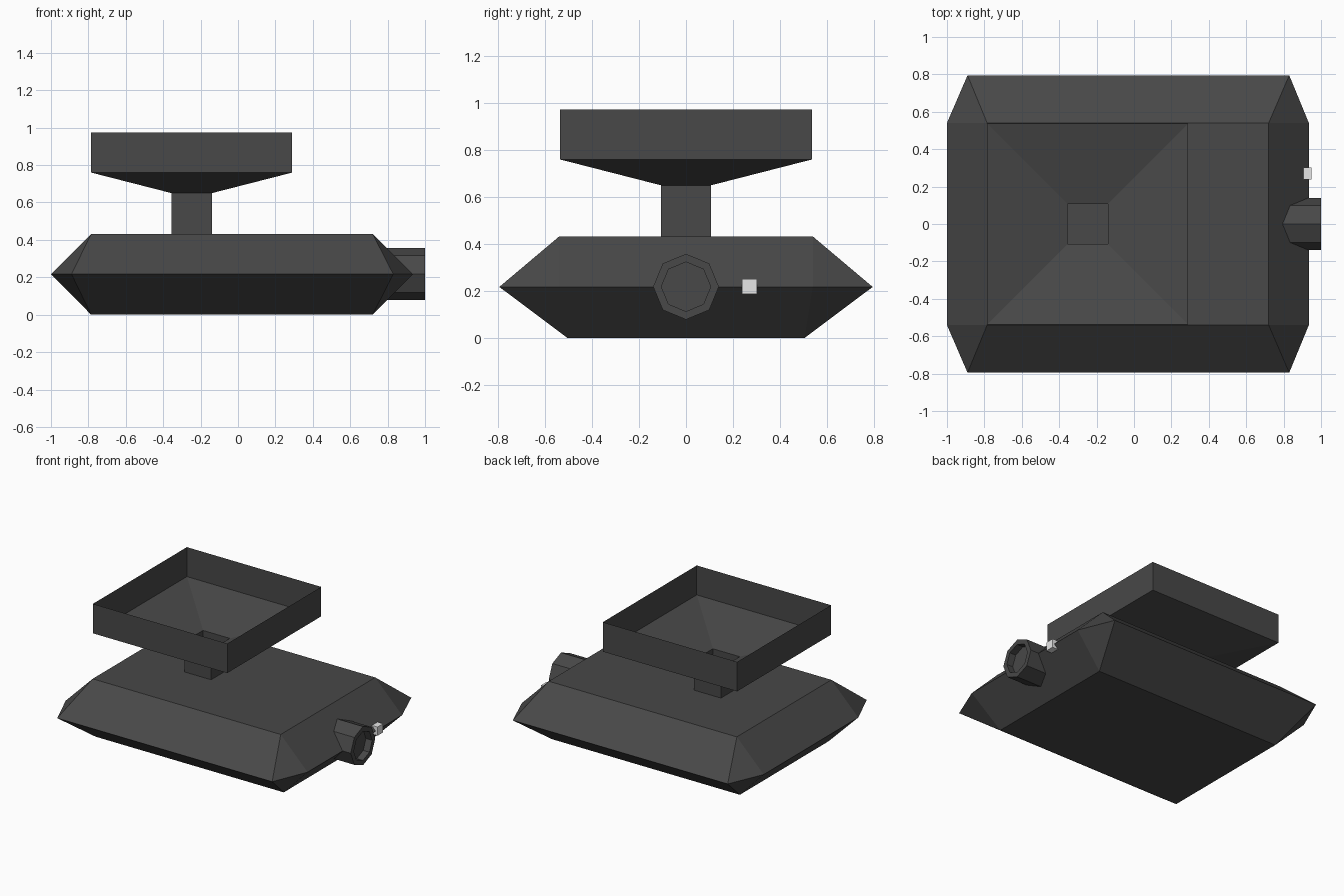
import bpy, bmesh, math

if "Cube" in bpy.data.objects:
    bpy.data.objects.remove(bpy.data.objects["Cube"])


def material(name, value):
    m = bpy.data.materials.new(name)
    m.diffuse_color = (value, value, value, 1)
    m.use_nodes = True
    m.node_tree.nodes["Principled BSDF"].inputs["Base Color"].default_value = m.diffuse_color
    return m


dark = material("dark_grey", 0.065)
white = material("off_white", 0.8)


def finish(bm, name, mat):
    bmesh.ops.recalc_face_normals(bm, faces=bm.faces)
    mesh = bpy.data.meshes.new(name)
    bm.to_mesh(mesh)
    bm.free()
    mesh.materials.append(mat)
    ob = bpy.data.objects.new(name, mesh)
    bpy.context.collection.objects.link(ob)
    return ob


def loft(name, rings, mat, cap_start=True, cap_end=True):
    """Skin a stack of equal-length point rings."""
    bm = bmesh.new()
    vs = [[bm.verts.new(p) for p in ring] for ring in rings]
    n = len(vs[0])
    for a, b in zip(vs, vs[1:]):
        for i in range(n):
            j = (i + 1) % n
            bm.faces.new((a[i], a[j], b[j], b[i]))
    if cap_start:
        bm.faces.new(vs[0])
    if cap_end:
        bm.faces.new(vs[-1])
    bmesh.ops.remove_doubles(bm, verts=bm.verts, dist=1e-5)
    return finish(bm, name, mat)


def rect(x0, x1, y, z):
    return [(x0, -y, z), (x1, -y, z), (x1, y, z), (x0, y, z)]


def doubled(ring):
    # each corner twice, so a rectangle skins to an eight-sided ring
    return [p for p in ring for _ in range(2)]


# Tank body: widest at mid height, with cut corners
mid = [(-0.89, -0.795), (0.83, -0.795), (0.935, -0.54), (0.935, 0.54),
       (0.83, 0.795), (-0.89, 0.795), (-1.0, 0.54), (-1.0, -0.54)]


def body_rect(y, z):
    d = doubled(rect(-0.785, 0.72, y, z))
    return d[1:] + d[:1]   # shift so corner pairs meet the cut corners


bm = bmesh.new()
ring = [bm.verts.new((x, y, 0.217)) for x, y in mid]
for y, z in ((0.505, 0.0), (0.54, 0.432)):
    c = [bm.verts.new(p) for p in rect(-0.785, 0.72, y, z)]
    bm.faces.new(c)
    for k in range(4):
        # straight side, then corner triangle
        a, b = ring[2 * k], ring[2 * k + 1]
        bm.faces.new((a, b, c[(k + 1) % 4], c[k]))
        bm.faces.new((b, ring[(2 * k + 2) % 8], c[(k + 1) % 4]))
finish(bm, "tank_body", dark)

# Hollow stem, funnel and open square tray as one thin sheet
loft("stem_and_tray", [rect(-0.355, -0.14, 0.107, 0.43),
                       rect(-0.355, -0.14, 0.107, 0.65),
                       rect(-0.785, 0.29, 0.537, 0.76),
                       rect(-0.785, 0.29, 0.537, 0.973)],
     dark, cap_start=False, cap_end=False)


# Eight-sided nozzle with a recessed mouth
def octagon(x, r):
    return [(x, r * math.cos(i * math.pi / 4), 0.218 + r * math.sin(i * math.pi / 4))
            for i in range(8)]


loft("nozzle", [octagon(0.78, 0.14), octagon(1.0, 0.14),
                octagon(1.0, 0.105), octagon(0.95, 0.105)], dark)

# Small pale button beside the nozzle
loft("button", [rect(0.905, 0.95, 0.032, 0.187), rect(0.905, 0.95, 0.032, 0.25)],
     white).location.y = 0.27
